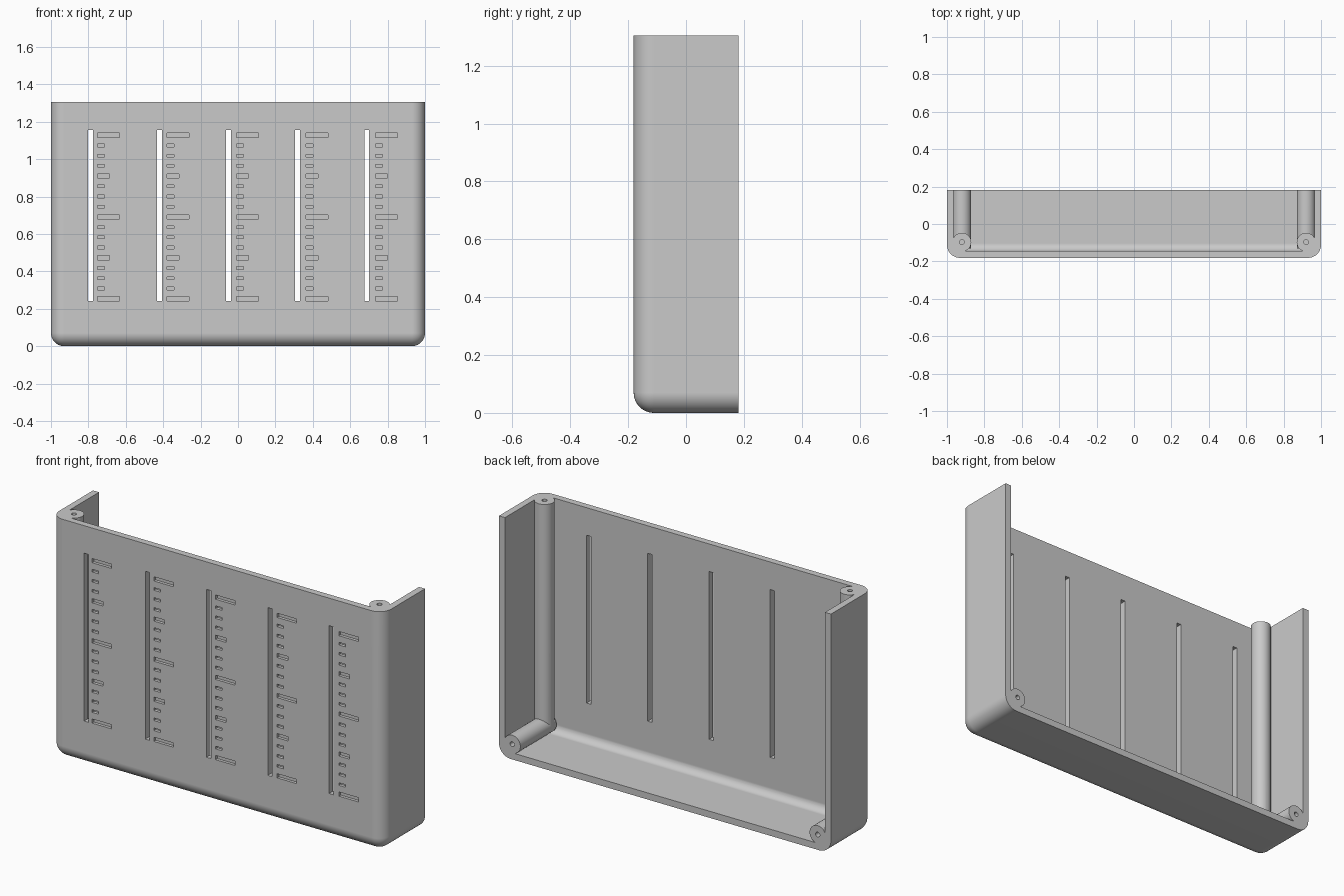
import bpy, bmesh, math
from mathutils import Matrix, Vector

cube = bpy.data.objects.get("Cube")
if cube:
    bpy.data.objects.remove(cube, do_unlink=True)

W, D, H, T = 1.0, 0.181, 1.305, 0.036   # half width, half depth, height, wall
BOSS_X, BOSS_Y, BOSS_Z = 0.92, -0.097, 0.083

grey = bpy.data.materials.new("plain_grey")
grey.use_nodes = True
COLOUR = (0.59, 0.59, 0.59, 1)
grey.diffuse_color = COLOUR
grey.node_tree.nodes["Principled BSDF"].inputs["Base Color"].default_value = COLOUR


def add_box(bm, lo, hi):
    lo, hi = Vector(lo), Vector(hi)
    m = Matrix.Translation((lo + hi) / 2) @ Matrix.Diagonal((*(hi - lo), 1))
    bmesh.ops.create_cube(bm, size=1, matrix=m)


def add_rod(bm, a, b, r, sides):
    a, b = Vector(a), Vector(b)
    rot = (b - a).to_track_quat("Z", "Y").to_matrix().to_4x4()
    bmesh.ops.create_cone(bm, cap_ends=True, segments=sides, radius1=r, radius2=r,
                          depth=(b - a).length, matrix=Matrix.Translation((a + b) / 2) @ rot)


def make(name, bm):
    me = bpy.data.meshes.new(name)
    bmesh.ops.recalc_face_normals(bm, faces=bm.faces)
    bm.to_mesh(me)
    bm.free()
    me.materials.append(grey)
    ob = bpy.data.objects.new(name, me)
    bpy.context.collection.objects.link(ob)
    return ob


def tray(name, lo, hi, radius):
    """Box rounded on every edge that touches neither the open top nor the open back."""
    bm = bmesh.new()
    add_box(bm, lo, hi)
    edges = []
    for e in bm.edges:
        on_top = all(abs(v.co.z - hi[2]) < 1e-4 for v in e.verts)
        on_back = all(abs(v.co.y - hi[1]) < 1e-4 for v in e.verts)
        if not (on_top or on_back):
            edges.append(e)
    bmesh.ops.bevel(bm, geom=edges, offset=radius, offset_type="OFFSET",
                    segments=10, profile=0.5, affect="EDGES", clamp_overlap=True)
    return make(name, bm)


def combine(target, tool, operation="DIFFERENCE"):
    tool.hide_render = True
    mod = target.modifiers.new("combine", "BOOLEAN")
    mod.operation, mod.solver, mod.object = operation, "EXACT", tool
    bpy.context.view_layer.objects.active = target
    bpy.ops.object.modifier_apply(modifier=mod.name)
    bpy.data.objects.remove(tool, do_unlink=True)


# Outer body, hollowed from the top and back
panel = tray("slotted_panel", (-W, -D, 0), (W, D, H), 0.07)
combine(panel, tray("cavity", (-W + T, -D + T, T), (W - T, D + 0.1, H + 0.1), 0.042))

# Screw bosses in the corners: upright ones to the top, level ones to the back
for s in (-1, 1):
    bm = bmesh.new()
    add_rod(bm, (s * BOSS_X, BOSS_Y, 0.06), (s * BOSS_X, BOSS_Y, H), 0.05, 40)
    combine(panel, make("upright_boss", bm), "UNION")
    bm = bmesh.new()
    add_rod(bm, (s * BOSS_X, -0.13, BOSS_Z), (s * BOSS_X, D, BOSS_Z), 0.049, 44)
    combine(panel, make("back_boss", bm), "UNION")

# Blind screw holes
bm = bmesh.new()
for s in (-1, 1):
    add_rod(bm, (s * BOSS_X, BOSS_Y, H - 0.2), (s * BOSS_X, BOSS_Y, H + 0.1), 0.013, 20)
    add_rod(bm, (s * BOSS_X, D - 0.2, BOSS_Z), (s * BOSS_X, D + 0.1, BOSS_Z), 0.013, 20)
combine(panel, make("screw_holes", bm))

# Slider slots through the front, each with an engraved scale
bm = bmesh.new()
for i in range(5):
    x = -0.788 + 0.369 * i
    add_box(bm, (x - 0.013, -0.3, 0.241), (x + 0.013, -0.1, 1.155))
    left = -0.752 + 0.3715 * i
    for k in range(17):
        z = 0.254 + 0.0546 * k
        if k % 8 == 0:
            length, half = 0.118, 0.0115
        elif k % 4 == 0:
            length, half = 0.064, 0.0115
        else:
            length, half = 0.039, 0.0072
        add_box(bm, (left, -0.3, z - half), (left + length, -D + 0.016, z + half))
combine(panel, make("slots_and_ticks", bm))

# Smooth shading on the rounds, flat walls and crisp edges elsewhere
bpy.ops.object.select_all(action="DESELECT")
panel.select_set(True)
bpy.context.view_layer.objects.active = panel
bpy.ops.object.shade_smooth_by_angle(angle=math.radians(30))
flatten = panel.modifiers.new("flat_walls", "WEIGHTED_NORMAL")
flatten.keep_sharp = True
